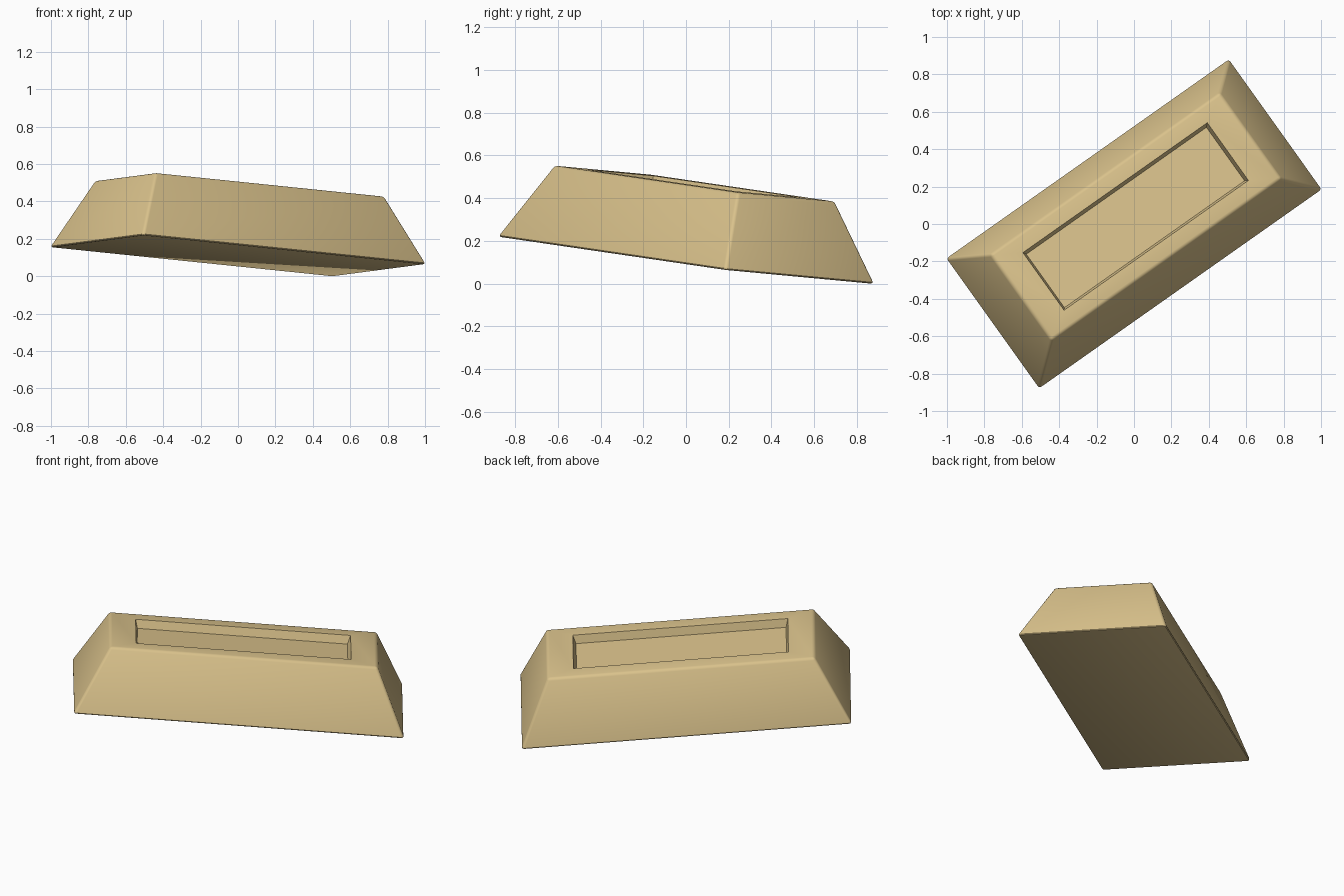
import bpy, bmesh
from mathutils import Vector, Matrix

cube = bpy.data.objects.get("Cube")
if cube:
    bpy.data.objects.remove(cube)

# Sand-gold material
gold = bpy.data.materials.new("pale_gold")
gold.use_nodes = True
colour = (0.70, 0.54, 0.26, 1)
gold.diffuse_color = colour
gold.node_tree.nodes["Principled BSDF"].inputs["Base Color"].default_value = colour

bm = bmesh.new()


def ring(half_length, half_width, z):
    """Rectangle of four vertices at height z."""
    return [bm.verts.new((sx * half_length, sy * half_width, z))
            for sx, sy in ((-1, -1), (1, -1), (1, 1), (-1, 1))]


def bridge(a, b):
    """Four quads joining two rings."""
    for i in range(4):
        j = (i + 1) % 4
        bm.faces.new((a[i], a[j], b[j], b[i]))


# Tapered body, top rim and shallow drafted recess
height, depth, draft = 0.362, 0.048, 0.014
base = ring(0.932, 0.433, 0)
top = ring(0.752, 0.282, height)
rim = ring(0.605, 0.19, height)
floor = ring(0.605 - draft, 0.19 - draft, height - depth)
bm.faces.new(base[::-1])
bridge(base, top)
bridge(top, rim)
bridge(rim, floor)
bm.faces.new(floor)

# Slightly rounded outer edges
outer = set(base + top)
edges = [e for e in bm.edges if all(v in outer for v in e.verts)]
bmesh.ops.bevel(bm, geom=edges, offset=0.015, offset_type='OFFSET',
                segments=3, profile=0.5, affect='EDGES', clamp_overlap=True)
bmesh.ops.recalc_face_normals(bm, faces=bm.faces)

# Tilted resting pose, lowest corner on the ground
along = Vector((0.815, 0.574, -0.084)).normalized()
up = along.cross(Vector((-0.58, 0.811, -0.076))).normalized()
across = up.cross(along)
bm.transform(Matrix((along, across, up)).transposed().to_4x4())
lowest = min(v.co.z for v in bm.verts)
bmesh.ops.translate(bm, verts=bm.verts, vec=(0, 0, -lowest))

mesh = bpy.data.meshes.new("ingot")
bm.to_mesh(mesh)
bm.free()
mesh.materials.append(gold)
ingot = bpy.data.objects.new("ingot", mesh)
bpy.context.collection.objects.link(ingot)

# Smooth rounded edges, crisp recess
bpy.ops.object.select_all(action='DESELECT')
ingot.select_set(True)
bpy.context.view_layer.objects.active = ingot
bpy.ops.object.shade_smooth_by_angle(angle=0.6)
